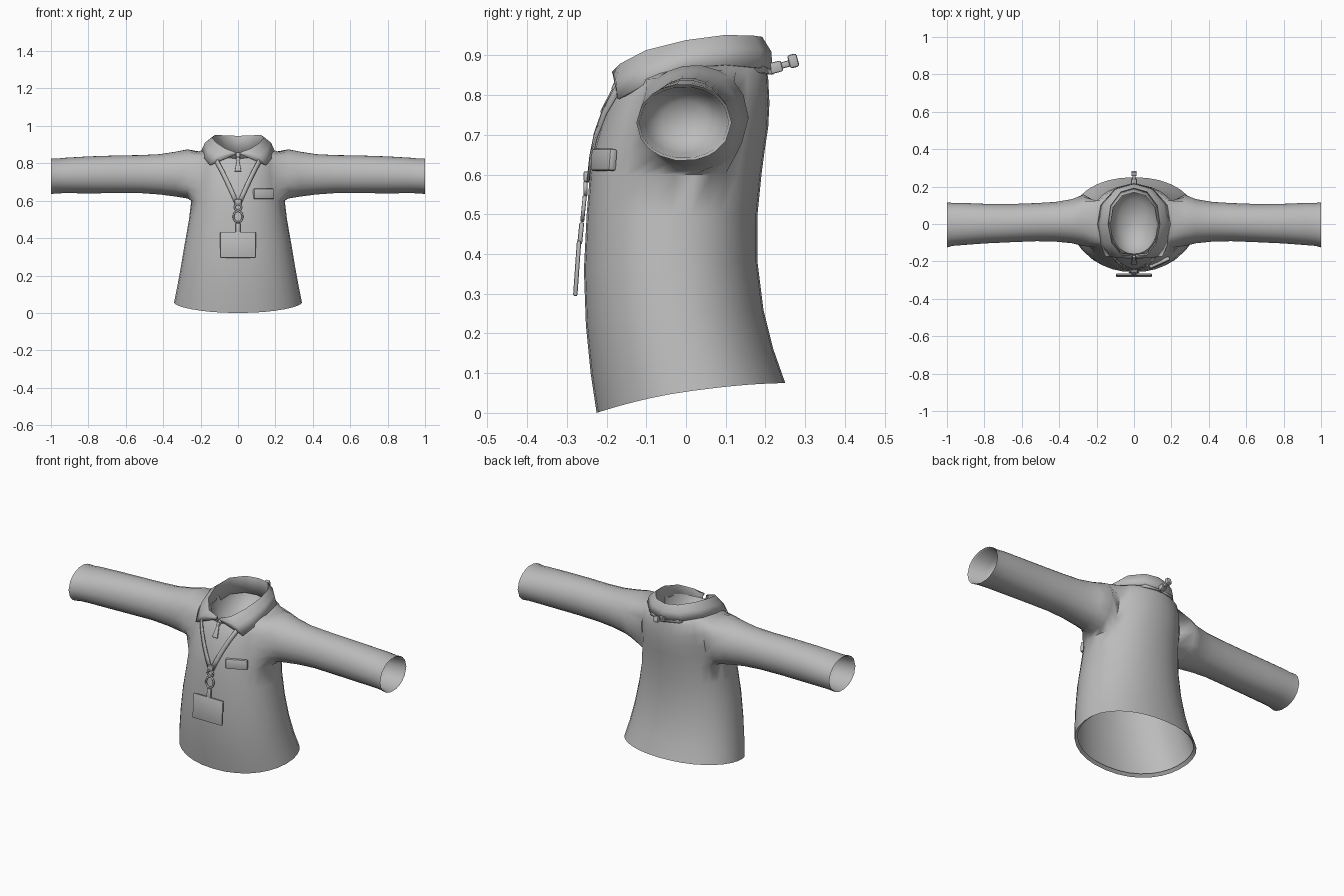
import bpy, bmesh, math
from math import sin, cos, pi, atan2, copysign
from mathutils import Vector, Euler

cube = bpy.data.objects.get("Cube")
if cube:
    bpy.data.objects.remove(cube, do_unlink=True)

grey = bpy.data.materials.new("cloth grey")
grey.use_nodes = True
grey.diffuse_color = (0.5, 0.5, 0.5, 1)
grey.node_tree.nodes["Principled BSDF"].inputs["Base Color"].default_value = (0.5, 0.5, 0.5, 1)


def finish(bm, name, angle=50):
    """Turn a bmesh into a smooth shaded grey object."""
    bmesh.ops.recalc_face_normals(bm, faces=bm.faces)
    mesh = bpy.data.meshes.new(name)
    bm.to_mesh(mesh)
    bm.free()
    ob = bpy.data.objects.new(name, mesh)
    bpy.context.collection.objects.link(ob)
    mesh.materials.append(grey)
    bpy.ops.object.select_all(action='DESELECT')
    ob.select_set(True)
    bpy.context.view_layer.objects.active = ob
    bpy.ops.object.shade_smooth_by_angle(angle=math.radians(angle))
    return ob


def bridge(bm, a, b, closed=True):
    n = len(a)
    for i in range(n if closed else n - 1):
        j = (i + 1) % n
        bm.faces.new((a[i], a[j], b[j], b[i]))


def fan(bm, loop, co):
    tip = bm.verts.new(co)
    for i, v in enumerate(loop):
        bm.faces.new((v, loop[(i + 1) % len(loop)], tip))


# ---- shirt body: rings of (front z, side z, back z, half width, front y, back y)
N = 32
RINGS = [
    (.015, .068, .088, .325, -.212, .236),
    (0, .055, .075, .342, -.225, .25),
    (.10, .14, .16, .325, -.24, .22),
    (.22, .25, .26, .305, -.252, .195),
    (.36, .38, .38, .283, -.257, .18),
    (.50, .50, .50, .262, -.25, .18),
    (.60, .60, .60, .25, -.242, .19),
    (.66, .66, .66, .245, -.232, .198),
    (.72, .73, .72, .24, -.215, .207),
    (.77, .80, .78, .235, -.197, .21),
    (.805, .862, .84, .215, -.18, .207),
    (.825, .88, .865, .16, -.168, .203),
    (.84, .885, .875, .13, -.16, .195),
    (.80, .84, .84, .12, -.14, .18),
    (.76, .77, .78, .08, -.09, .13),
]
ARM_LOW, ARM_TOP = 6, 10      # rows of the arm hole
ARM_COL = (5, 11)             # columns of the arm hole on the +x side

bm = bmesh.new()
rows = []
for zf, zs, zb, w, yf, yb in RINGS:
    ring = []
    for i in range(N):
        a = 2 * pi * i / N
        s, c = sin(a), -cos(a)
        sx, cy = (copysign(abs(k) ** .93, k) for k in (s, c))
        z = zs + c * (zb - zf) / 2 + c * c * ((zb + zf) / 2 - zs)
        ring.append(bm.verts.new((w * sx, (yf + yb) / 2 + cy * (yb - yf) / 2, z)))
    rows.append(ring)

lo, hi = ARM_COL
for r in range(len(rows) - 1):
    for i in range(N):
        mirrored = N - 1 - i
        if ARM_LOW <= r < ARM_TOP and (lo <= i < hi or lo <= mirrored < hi):
            continue
        j = (i + 1) % N
        bm.faces.new((rows[r][i], rows[r][j], rows[r + 1][j], rows[r + 1][i]))
fan(bm, rows[-1], (0, .02, .75))

# ---- sleeves grown out of the arm holes: (x, centre y, centre z, y radius, z radius)
SLEEVE = [
    (.27, .02, .743, .138, .133), (.33, .015, .742, .118, .122),
    (.42, .012, .741, .106, .109), (.52, .01, .742, .102, .103),
    (.65, .005, .741, .102, .102), (.80, .002, .738, .106, .1),
    (.92, 0, .735, .113, .096), (.97, -.002, .732, .115, .094),
    (1, -.005, .731, .12, .097), (.992, -.005, .731, .113, .09),
    (.90, -.004, .733, .1, .082), (.86, -.003, .735, .06, .05),
]
for side in (1, -1):
    path = [(ARM_LOW, c) for c in range(lo, hi)]
    path += [(r, hi) for r in range(ARM_LOW, ARM_TOP)]
    path += [(ARM_TOP, c) for c in range(hi, lo, -1)]
    path += [(r, lo) for r in range(ARM_TOP, ARM_LOW, -1)]
    loop = [rows[r][c if side > 0 else N - c] for r, c in path]
    mid = sum((v.co for v in loop), Vector()) / len(loop)
    angles = [atan2((v.co.z - mid.z) / .13, (v.co.y - mid.y) / .12) for v in loop]
    for x, cy, cz, ry, rz in SLEEVE:
        ring = [bm.verts.new((side * x, cy + ry * cos(t), cz + rz * sin(t))) for t in angles]
        bridge(bm, loop, ring)
        loop = ring
    fan(bm, loop, (side * .85, 0, .735))
finish(bm, "shirt", 60)

# ---- folded collar: top and lower edge from centre front to centre back
TOP = [(.01, -.172, .855), (.07, -.165, .876), (.12, -.1, .91), (.14, 0, .935),
       (.125, .1, .948), (.07, .172, .946), (0, .192, .943)]
LOW = [(.012, -.18, .848), (.15, -.17, .79), (.18, -.1, .828), (.192, 0, .868),
       (.175, .1, .876), (.1, .185, .868), (0, .215, .863)]
bm = bmesh.new()
for side in (1, -1):
    strips = [[], [], [], []]
    for t, l in zip(TOP, LOW):
        t, l = Vector(t), Vector(l)
        middle = (t + l) / 2 + Vector((t.x * .06, t.y * .04, .006))
        inner = Vector((t.x * .92, t.y * .9, t.z - .085))
        for strip, co in zip(strips, (l, middle, t, inner)):
            strip.append(bm.verts.new((co.x * side, co.y, co.z)))
    for a, b in zip(strips, strips[1:]):
        bridge(bm, a, b, closed=False)
bmesh.ops.remove_doubles(bm, verts=bm.verts, dist=.0005)
collar = finish(bm, "collar", 50)
solid = collar.modifiers.new("cloth thickness", 'SOLIDIFY')
solid.thickness = .007
solid.offset = 0


# ---- neck strap running from the chest clasp round the back of the neck
def ribbon(name, pts, width):
    bm = bmesh.new()
    pts = [Vector(p) for p in pts]
    left, right = [], []
    for i, p in enumerate(pts):
        tangent = pts[min(i + 1, len(pts) - 1)] - pts[max(i - 1, 0)]
        across = tangent.cross(Vector((p.x, p.y, .04))).normalized() * width / 2
        left.append(bm.verts.new(p - across))
        right.append(bm.verts.new(p + across))
    bridge(bm, left, right, closed=False)
    ob = finish(bm, name, 40)
    ob.modifiers.new("strap thickness", 'SOLIDIFY').thickness = .006
    return ob


for side, word in ((1, "left"), (-1, "right")):
    ribbon(word + "_neck_strap", [(side * x, y, z) for x, y, z in (
        (.006, -.25, .585), (.03, -.243, .64), (.058, -.23, .70), (.088, -.207, .76),
        (.115, -.178, .81), (.15, -.11, .85), (.168, 0, .875), (.155, .1, .876),
        (.09, .192, .868), (0, .218, .864))], .024)


# ---- small hardware
def block(name, loc, size, rot=(0, 0, 0), bevel=.004, taper=1):
    bm = bmesh.new()
    bmesh.ops.create_cube(bm, size=1)
    for v in bm.verts:
        if v.co.z > 0:
            v.co.x *= taper
        v.co = Vector(a * b for a, b in zip(v.co, size))
    bmesh.ops.bevel(bm, geom=bm.edges[:], offset=bevel, segments=2, affect='EDGES', profile=.5)
    bm.transform(Euler(rot).to_matrix().to_4x4())
    bmesh.ops.translate(bm, verts=bm.verts, vec=loc)
    return finish(bm, name, 40)


def hoop(name, loc, rx, rz, thick, tilt=0):
    bm = bmesh.new()
    rings = []
    for i in range(20):
        a = 2 * pi * i / 20
        ring = []
        for j in range(8):
            b = 2 * pi * j / 8
            k = thick * cos(b)
            ring.append(bm.verts.new(((rx + k) * cos(a), thick * sin(b), (rz + k) * sin(a))))
        rings.append(ring)
    for i, ring in enumerate(rings):
        bridge(bm, ring, rings[(i + 1) % len(rings)])
    bm.transform(Euler((tilt, 0, 0)).to_matrix().to_4x4())
    bmesh.ops.translate(bm, verts=bm.verts, vec=loc)
    return finish(bm, name, 60)


block("strap_clasp", (0, -.25, .595), (.036, .016, .026))
hoop("upper_ring", (0, -.253, .565), .018, .016, .005)
hoop("lower_ring", (0, -.258, .515), .024, .03, .005, -.1)
block("badge_clip", (0, -.265, .452), (.026, .012, .056), (-.1, 0, 0))
block("badge", (0, -.274, .364), (.19, .011, .14), (-.07, 0, 0), .004)
block("chest_tag", (.137, -.207, .637), (.118, .022, .056), (-.08, 0, .42), .007)
block("zip_slider", (0, -.178, .822), (.018, .014, .022), (-.45, 0, 0))
block("zip_pull", (0, -.198, .785), (.036, .008, .066), (-.48, 0, 0), .003, .4)
block("back_buckle", (0, .222, .869), (.03, .04, .028), (.25, 0, 0))
block("back_buckle_neck", (0, .25, .877), (.016, .03, .016), (.25, 0, 0))
block("back_buckle_end", (0, .27, .886), (.028, .024, .034), (.25, 0, 0), .006)
